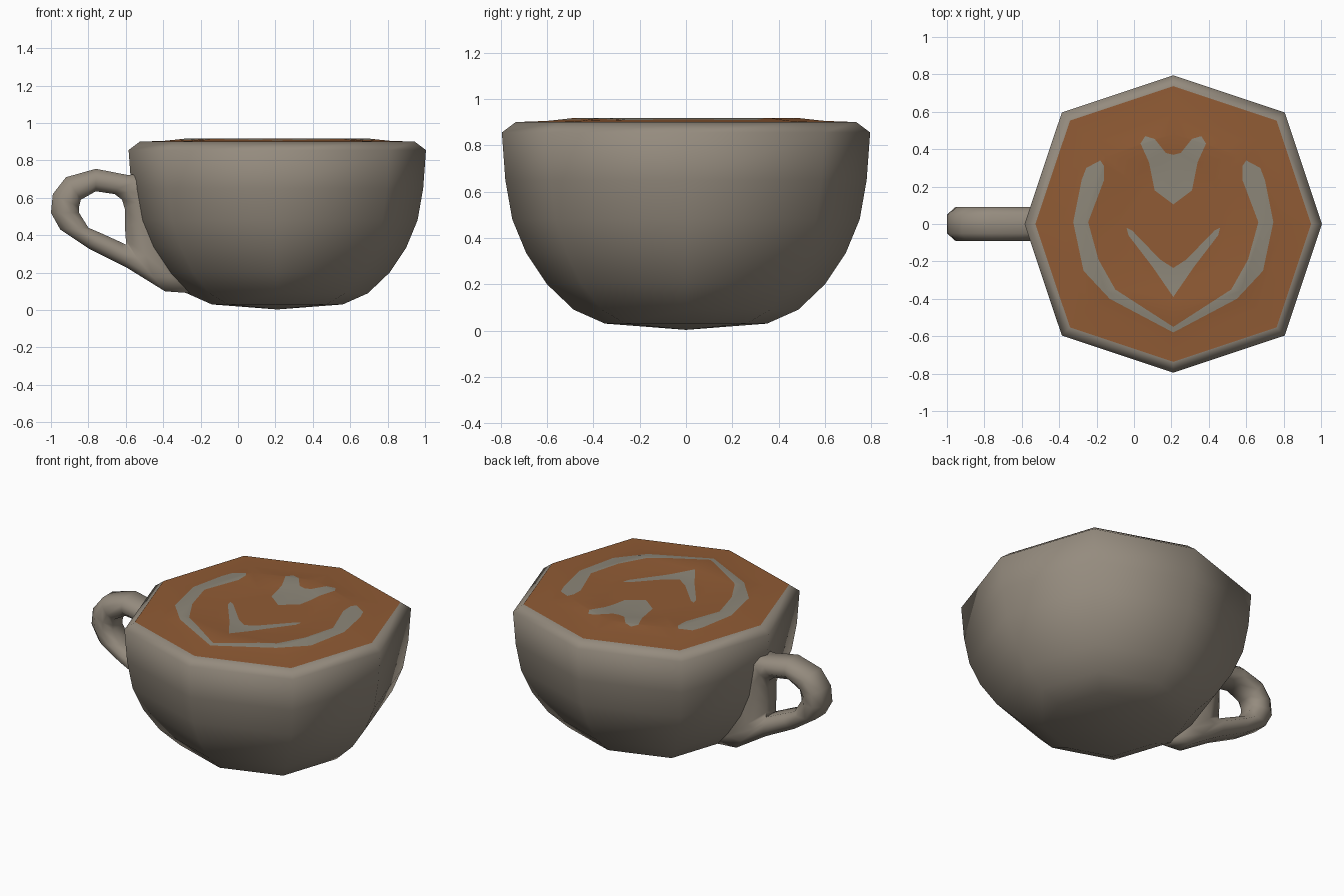
import bpy, bmesh, math
from mathutils import Vector
from mathutils.geometry import delaunay_2d_cdt

cube = bpy.data.objects.get("Cube")
if cube:
    bpy.data.objects.remove(cube, do_unlink=True)

CX = 0.21          # cup axis
DIAGONAL = 1.06    # the octagon is slightly fuller on its diagonals


def material(name, rgb):
    m = bpy.data.materials.new(name)
    m.use_nodes = True
    m.diffuse_color = (*rgb, 1)
    m.node_tree.nodes["Principled BSDF"].inputs["Base Color"].default_value = (*rgb, 1)
    return m


stoneware = material("warm grey stoneware", (0.30, 0.26, 0.21))
coffee = material("coffee brown", (0.28, 0.105, 0.035))
foam = material("milk foam", (0.265, 0.24, 0.19))


def finish(name, bm, mats, angle=70):
    me = bpy.data.meshes.new(name)
    bm.to_mesh(me)
    bm.free()
    ob = bpy.data.objects.new(name, me)
    bpy.context.collection.objects.link(ob)
    for m in mats:
        me.materials.append(m)
    bpy.ops.object.select_all(action='DESELECT')
    ob.select_set(True)
    bpy.context.view_layer.objects.active = ob
    bpy.ops.object.shade_smooth_by_angle(angle=math.radians(angle))
    return ob


def octagon(r):
    return [Vector((CX + math.cos(i * math.pi / 4) * r * (DIAGONAL if i % 2 else 1),
                    math.sin(i * math.pi / 4) * r * (DIAGONAL if i % 2 else 1)))
            for i in range(8)]


def bridge(bm, a, b):
    n = len(a)
    for i in range(n):
        bm.faces.new((a[i], a[(i + 1) % n], b[(i + 1) % n], b[i]))


# Cup body: octagonal rings from foot to bevelled rim
profile = [(0.35, 0.03), (0.485, 0.09), (0.60, 0.20), (0.69, 0.335), (0.75, 0.48),
           (0.78, 0.65), (0.795, 0.855), (0.735, 0.90), (0.70, 0.88)]
bm = bmesh.new()
rings = [[bm.verts.new((p.x, p.y, z)) for p in octagon(r)] for r, z in profile]
for low, high in zip(rings, rings[1:]):
    bridge(bm, low, high)
foot = bm.verts.new((CX, 0, 0.003))
for i in range(8):
    bm.faces.new((foot, rings[0][(i + 1) % 8], rings[0][i]))
bmesh.ops.recalc_face_normals(bm, faces=bm.faces)
finish("cup_body", bm, [stoneware])

# Handle: closed loop of rounded sections, each spanning an outer and an inner point
sections = [((-0.50, 0.73), (-0.62, 0.59)), ((-0.59, 0.722), (-0.66, 0.62)),
            ((-0.76, 0.755), (-0.76, 0.635)), ((-0.92, 0.71), (-0.84, 0.59)),
            ((-0.99, 0.62), (-0.85, 0.55)), ((-1.0, 0.52), (-0.85, 0.52)),
            ((-0.95, 0.43), (-0.80, 0.44)), ((-0.80, 0.33), (-0.73, 0.41)),
            ((-0.60, 0.23), (-0.62, 0.36)), ((-0.39, 0.10), (-0.60, 0.35)),
            ((-0.25, 0.09), (-0.60, 0.38)), ((-0.35, 0.50), (-0.605, 0.45)),
            ((-0.40, 0.65), (-0.605, 0.54))]
bm = bmesh.new()
loops = []
for outer, inner in sections:
    o, n = Vector((outer[0], 0, outer[1])), Vector((inner[0], 0, inner[1]))
    loops.append([bm.verts.new(o.lerp(n, t) + Vector((0, y, 0)))
                  for t, y in ((0, -0.05), (0.3, -0.09), (0.7, -0.09), (1, -0.05),
                               (1, 0.05), (0.7, 0.09), (0.3, 0.09), (0, 0.05))])
for i, loop in enumerate(loops):
    bridge(bm, loop, loops[(i + 1) % len(loops)])
bmesh.ops.recalc_face_normals(bm, faces=bm.faces)
finish("handle", bm, [stoneware])


# Coffee surface: gently rippled octagon with the foam pattern cut into its faces
def mirrored(half):
    """Close a half outline across the cup axis; x is measured from the axis."""
    right = [Vector((CX + x, y)) for x, y in half]
    left = [Vector((CX - x, y)) for x, y in reversed(half) if x > 0]
    return right + left


heart = mirrored([(0, 0.105), (0.10, 0.18), (0.13, 0.33), (0.175, 0.43),
                  (0.15, 0.47), (0.10, 0.455), (0.04, 0.38), (0, 0.37)])
chevron = mirrored([(0, -0.39), (0.11, -0.23), (0.24, -0.06), (0.25, -0.02),
                    (0.22, -0.035), (0.07, -0.19), (0, -0.235)])
wreath = mirrored([(0, -0.58), (0.34, -0.40), (0.48, -0.25), (0.535, 0.01),
                   (0.49, 0.235), (0.465, 0.30), (0.39, 0.34), (0.37, 0.31),
                   (0.37, 0.235), (0.455, 0.01), (0.40, -0.19), (0.31, -0.35), (0, -0.55)])

ripple = [(0, 0.905), (0.30, 0.905), (0.48, 0.918), (0.60, 0.905), (0.737, 0.90)]


def surface_height(p):
    d = Vector((abs(p.x - CX), abs(p.y)))
    big, small = max(d), min(d)
    k = DIAGONAL * math.sqrt(0.5)
    r = big + small * (1 - k) / k       # octagonal distance from the axis
    for (r0, z0), (r1, z1) in zip(ripple, ripple[1:]):
        if r <= r1:
            return z0 + (z1 - z0) * (r - r0) / (r1 - r0)
    return ripple[-1][1]


outlines = [octagon(r) for r, z in reversed(ripple[1:])] + [heart, chevron, wreath]
points, faces = [Vector((CX, 0))], []
for outline in outlines:
    faces.append(list(range(len(points), len(points) + len(outline))))
    points += outline
verts, _, tris, _, _, sources = delaunay_2d_cdt(points, [], faces, 1, 1e-5)
bm = bmesh.new()
vs = [bm.verts.new((p.x, p.y, surface_height(p))) for p in verts]
first_foam = len(ripple) - 1
for tri, source in zip(tris, sources):
    f = bm.faces.new([vs[i] for i in tri])
    f.material_index = int(max(source) >= first_foam)
    f.normal_update()
    if f.normal.z < 0:
        f.normal_flip()
finish("coffee_surface", bm, [coffee, foam])
